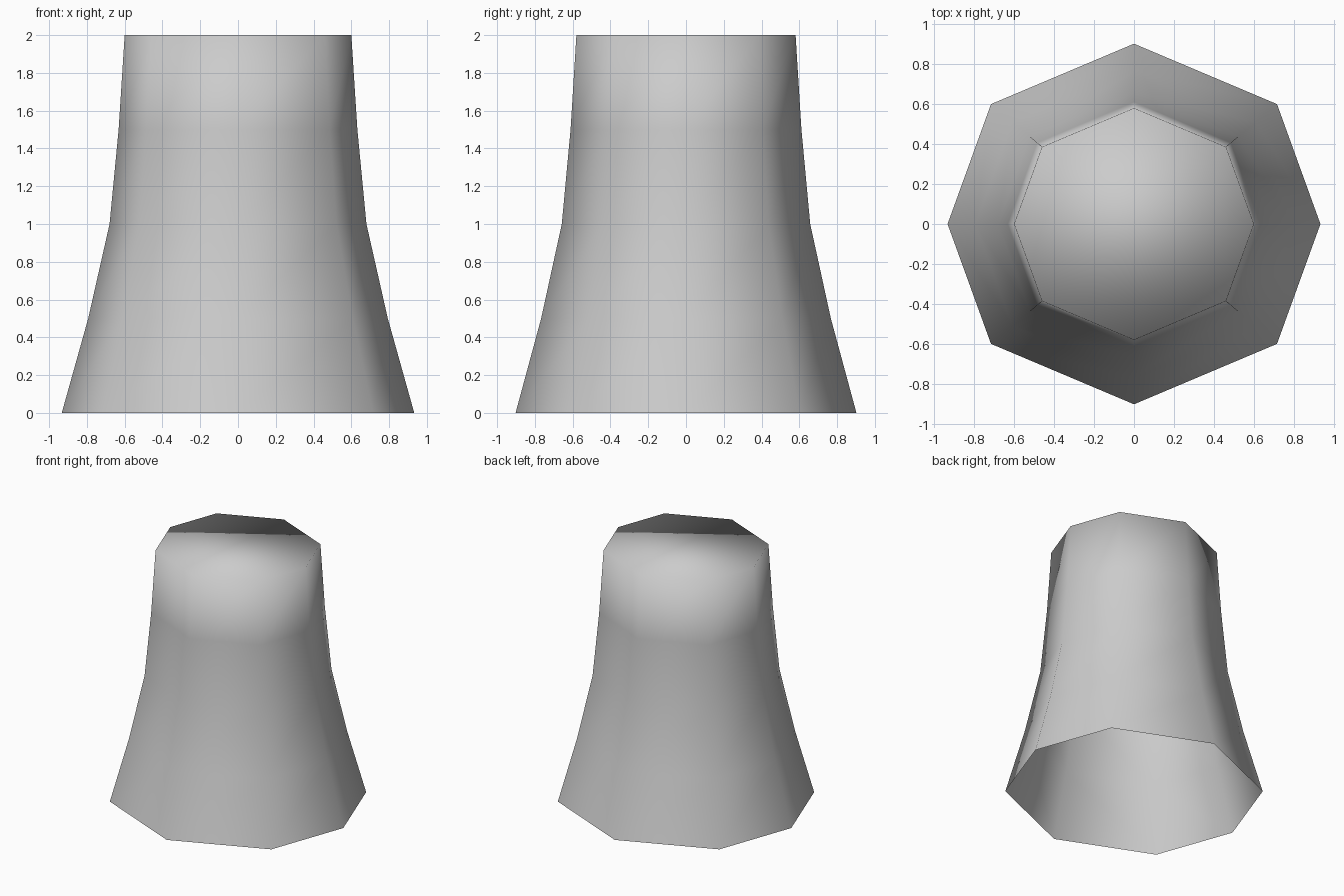
import bpy
import bmesh

cube = bpy.data.objects.get("Cube")
if cube:
    bpy.data.objects.remove(cube, do_unlink=True)

# Plain grey material
grey = bpy.data.materials.new("plain_grey")
grey.use_nodes = True
colour = (0.6, 0.6, 0.6, 1)
grey.diffuse_color = colour
grey.node_tree.nodes["Principled BSDF"].inputs["Base Color"].default_value = colour

# Eight-sided outline, slightly narrower in depth than in width
DEPTH = 0.967
outline = [(1, 0), (0.767, 0.665), (0, 1), (-0.767, 0.665),
           (-1, 0), (-0.767, -0.665), (0, -1), (0.767, -0.665)]

# Flared profile: half width and height of each ring
profile = [(0.933, 0), (0.793, 0.5), (0.68, 1), (0.632, 1.5), (0.6, 2)]

bm = bmesh.new()
rings = [[bm.verts.new((x * r, y * r * DEPTH, z)) for x, y in outline]
         for r, z in profile]

# Side walls, open at the bottom
for low, high in zip(rings, rings[1:]):
    for i in range(len(outline)):
        j = (i + 1) % len(outline)
        bm.faces.new((low[i], low[j], high[j], high[i]))

# Flat cap, shaded smoothly into the walls
bm.faces.new(rings[-1])
for face in bm.faces:
    face.smooth = True

mesh = bpy.data.meshes.new("flared_stump")
bm.to_mesh(mesh)
bm.free()
mesh.materials.append(grey)
stump = bpy.data.objects.new("flared_stump", mesh)
bpy.context.collection.objects.link(stump)
